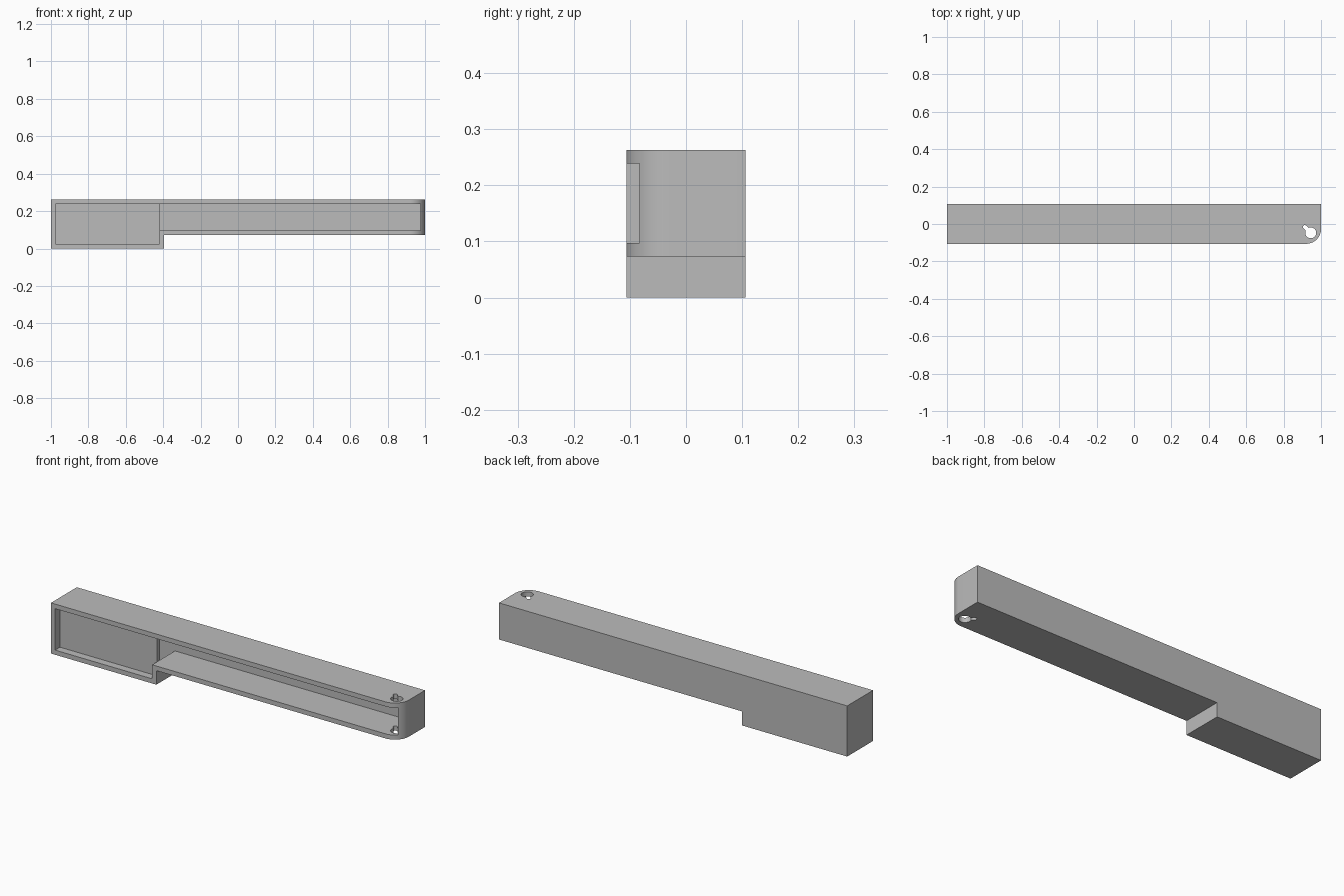
import bpy
import bmesh
import math
from mathutils import Vector

if "Cube" in bpy.data.objects:
    bpy.data.objects.remove(bpy.data.objects["Cube"], do_unlink=True)

W = 0.024                      # wall thickness
X, Y, TOP = 1.0, 0.106, 0.263  # outer half length, half depth, height
STEP_X, STEP_Z = -0.395, 0.073
R = 0.08                       # rounded corner radius

grey = bpy.data.materials.new("plain grey")
grey.use_nodes = True
grey.diffuse_color = (0.5, 0.5, 0.5, 1)
grey.node_tree.nodes["Principled BSDF"].inputs["Base Color"].default_value = (0.5, 0.5, 0.5, 1)


def prism(name, points, direction):
    """Extrude a closed outline along a direction."""
    bm = bmesh.new()
    face = bm.faces.new([bm.verts.new(p) for p in points])
    out = bmesh.ops.extrude_face_region(bm, geom=[face])
    moved = [v for v in out["geom"] if isinstance(v, bmesh.types.BMVert)]
    bmesh.ops.translate(bm, verts=moved, vec=Vector(direction))
    bmesh.ops.recalc_face_normals(bm, faces=bm.faces)
    mesh = bpy.data.meshes.new(name)
    bm.to_mesh(mesh)
    bm.free()
    obj = bpy.data.objects.new(name, mesh)
    bpy.context.collection.objects.link(obj)
    mesh.materials.append(grey)
    return obj


def stepped(name, inset, y0, y1):
    """Stepped side outline, shrunk by an inset, running from y0 to y1."""
    left, right, top = -X + inset, X - inset, TOP - inset
    sx, sz = STEP_X - inset, STEP_Z + inset
    outline = [(left, inset), (sx, inset), (sx, sz), (right, sz), (right, top), (left, top)]
    return prism(name, [(x, y0, z) for x, z in outline], (0, y1 - y0, 0))


def combine(target, tool, operation):
    mod = target.modifiers.new(operation.title(), "BOOLEAN")
    mod.operation, mod.object, mod.solver = operation, tool, "EXACT"
    bpy.context.view_layer.objects.active = target
    bpy.ops.object.modifier_apply(modifier=mod.name)
    bpy.data.objects.remove(tool, do_unlink=True)


# Stepped outer body
body = stepped("handle_shell", 0, -Y, Y)

# Round the front corner at the left end
cx, cy = X - R, -Y + R
arc = [(cx + R * math.sin(a), cy - R * math.cos(a), -0.1)
       for a in (math.pi / 2 * i / 24 for i in range(25))]
corner = prism("corner_cutter", arc + [(X + 0.1, cy, -0.1), (X + 0.1, -Y - 0.1, -0.1),
                                       (cx, -Y - 0.1, -0.1)], (0, 0, 1))
combine(body, corner, "DIFFERENCE")

# Hollow interior, open at the front
combine(body, stepped("cavity_cutter", W, -Y - 0.1, Y - W), "DIFFERENCE")

# Keyhole through the top and bottom walls
hx, hy, hr, slot = 0.945, -0.047, 0.029, 0.01
half = math.asin(slot / hr)
axis = math.radians(135)
d = Vector((math.cos(axis), math.sin(axis), 0))
side = Vector((-d.y, d.x, 0))
centre = Vector((hx, hy, -0.1))
ring = []
for i in range(33):
    a = axis + half + (math.tau - 2 * half) * i / 32
    ring.append(centre + Vector((math.cos(a), math.sin(a), 0)) * hr)
for i in range(9):
    a = -math.pi / 2 + math.pi * i / 8
    ring.append(centre + d * (0.044 + slot * math.cos(a)) + side * slot * math.sin(a))
combine(body, prism("keyhole_cutter", ring, (0, 0, 1)), "DIFFERENCE")

# Recessed panel closing the tall compartment
px0, px1 = -X + W, STEP_X - W
panel = prism("recessed_panel", [(px0, -0.066, W), (px1, -0.066, W),
                                 (px1, -0.066, TOP - W), (px0, -0.066, TOP - W)],
              (0, W, 0))

# Smooth the rounded surfaces, keep the edges sharp
bpy.ops.object.select_all(action="DESELECT")
body.select_set(True)
bpy.context.view_layer.objects.active = body
bpy.ops.object.shade_smooth_by_angle(angle=math.radians(30))
